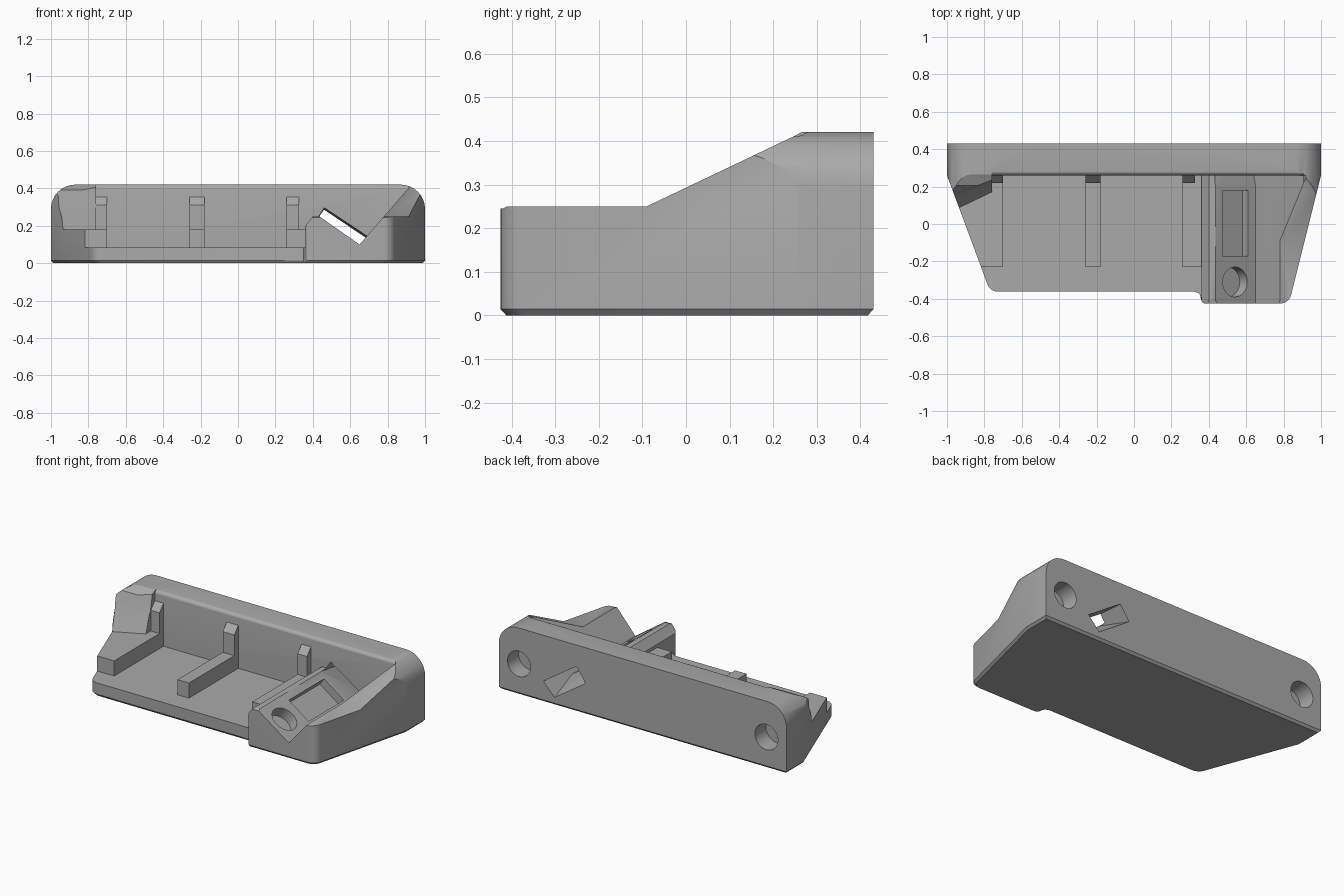
import bpy, bmesh, math
from mathutils import Vector, Matrix

if "Cube" in bpy.data.objects:
    bpy.data.objects.remove(bpy.data.objects["Cube"])

grey = bpy.data.materials.new("mid_grey")
grey.diffuse_color = (0.40, 0.40, 0.40, 1)
grey.use_nodes = True
grey.node_tree.nodes["Principled BSDF"].inputs["Base Color"].default_value = grey.diffuse_color


def loft(name, rings):
    """Closed solid through matching rings of 3D points."""
    bm = bmesh.new()
    vs = [[bm.verts.new(p) for p in r] for r in rings]
    n = len(vs[0])
    for a, b in zip(vs, vs[1:]):
        for i in range(n):
            j = (i + 1) % n
            bm.faces.new((a[i], a[j], b[j], b[i]))
    bm.faces.new(vs[0][::-1])
    bm.faces.new(vs[-1])
    bmesh.ops.recalc_face_normals(bm, faces=bm.faces)
    me = bpy.data.meshes.new(name)
    bm.to_mesh(me)
    bm.free()
    me.materials.append(grey)
    ob = bpy.data.objects.new(name, me)
    bpy.context.collection.objects.link(ob)
    return ob


def prism(name, pts, axis, lo, hi):
    """Extrude a 2D outline along x (y,z), y (x,z) or z (x,y)."""
    place = {'x': lambda p, t: (t, p[0], p[1]),
             'y': lambda p, t: (p[0], t, p[1]),
             'z': lambda p, t: (p[0], p[1], t)}[axis]
    return loft(name, [[place(p, t) for p in pts] for t in (lo, hi)])


def box(name, x, y, z):
    return prism(name, [(x[0], y[0]), (x[1], y[0]), (x[1], y[1]), (x[0], y[1])], 'z', *z)


def arc(cx, cz, r, a0, a1, n=8):
    return [(cx + r * math.cos(math.radians(a0 + (a1 - a0) * i / n)),
             cz + r * math.sin(math.radians(a0 + (a1 - a0) * i / n))) for i in range(n + 1)]


def boolean(ob, tool, op='DIFFERENCE'):
    m = ob.modifiers.new("cut", 'BOOLEAN')
    m.operation, m.solver, m.object = op, 'EXACT', tool
    bpy.context.view_layer.objects.active = ob
    bpy.ops.object.modifier_apply(modifier=m.name)
    bpy.data.objects.remove(tool)


# Housing: tapered footprint with rounded front corners and a chamfered bottom
foot = [(-1, 0.43), (-1, 0.26)] + arc(-0.727, -0.302, 0.06, 198, 270) \
    + [(0.325, -0.362), (0.35, -0.372), (0.36, -0.40)] \
    + arc(0.38, -0.405, 0.02, 180, 270, 3) + arc(0.782, -0.365, 0.06, 270, 346) \
    + [(1, 0.26), (1, 0.43)]
shrunk = [(x * 0.987, y * 0.97) for x, y in foot]
body = loft("housing", [[(x, y, 0) for x, y in shrunk],
                        [(x, y, 0.014) for x, y in foot],
                        [(x, y, 0.42) for x, y in foot]])

# Side outline: low front, ramp, high back
boolean(body, prism("side_outline", [(0.6, -0.1), (0.6, 0.42), (0.265, 0.42), (0.25, 0.412),
        (-0.09, 0.25), (-0.41, 0.25), (-0.42, 0.245), (-0.6, 0.24), (-0.6, -0.1)], 'x', -1.2, 1.2), 'INTERSECT')
# Front outline: rounded upper corners
boolean(body, prism("front_outline", [(-1.0001, -0.1), (1.0001, -0.1)]
        + arc(0.87, 0.29, 0.13, 0, 90) + arc(-0.87, 0.29, 0.13, 90, 180), 'y', -0.7, 0.7), 'INTERSECT')

# Open tray plus the V channel on the right
boolean(body, prism("tray_cutter", [(-0.76, 0.085), (0.36, 0.085), (0.36, 0.20), (0.40, 0.25),
        (0.435, 0.25), (0.65, 0.10), (0.94, 0.435), (0.94, 0.6), (-0.76, 0.6)], 'y', -0.7, 0.26))
# Rounded front rim of the back wall
boolean(body, prism("rim_cutter", [(0.2, 0.395)] + arc(0.285, 0.395, 0.026, 180, 90, 5)
        + [(0.285, 0.6), (0.2, 0.6)], 'x', -0.76, 0.91))
# Left side falls to a low ledge, then opens at the front
boolean(body, loft("left_ramp_cutter", [
    [(x, -0.7, 0.18), (x, y0, 0.18), (x, y1, 0.30), (x, 0.26, 0.425), (x, 0.26, 0.7), (x, -0.7, 0.7)]
    for x, y0, y1 in ((-1.2, -0.04, 0.06), (-0.70, 0.20, 0.235))]))
boolean(body, box("left_front_cutter", (-1.2, -0.6), (-0.7, -0.23), (0.085, 0.7)))

# Slot through the back wall, opening wider to the rear
boolean(body, loft("slot_cutter", [
    [(0.435, 0.2, 0.253), (0.65, 0.2, 0.102), (0.69, 0.2, 0.15), (0.462, 0.2, 0.30)],
    [(0.394, 0.45, 0.19), (0.61, 0.45, 0.045), (0.69, 0.45, 0.13), (0.46, 0.45, 0.285)]]))

# Window pocket and round bore in the slanted channel face
down = Vector((0.215, 0, -0.15)).normalized()
normal = Vector((0.15, 0, 0.215)).normalized()


def face_point(x, y, h):
    return Vector((x, y, 0.25 - (x - 0.435) * 0.15 / 0.215)) + normal * h


boolean(body, loft("pocket_cutter", [
    [face_point(x, y, h) for x, y in ((0.472, -0.17), (0.61, -0.17), (0.61, 0.18), (0.472, 0.18))]
    for h in (-0.05, 0.05)]))


def bore(c, u, v, r):
    return [c + (u * math.cos(t) + v * math.sin(t)) * r
            for t in (math.tau * i / 32 for i in range(32))]


boolean(body, loft("bore_cutter", [
    bore(face_point(0.54, -0.31, h), down, Vector((0, 1, 0)), 0.08) for h in (-0.07, 0.06)]))

# Blind round sockets in the back
for s in (-1, 1):
    boolean(body, loft("socket_cutter", [
        bore(Vector((s * 0.86, y, 0.195)), Vector((1, 0, 0)), Vector((0, 0, 1)), 0.08)
        for y in (0.32, 0.5)]))

# Support rails on the tray floor and bevel-topped posts on the back wall
for tag, r0, r1, p0, p1 in (("left", -0.80, -0.70, -0.77, -0.70),
                            ("middle", -0.26, -0.18, -0.26, -0.18),
                            ("right", 0.26, 0.365, 0.26, 0.325)):
    box(tag + "_rail", (r0, r1), (-0.23, 0.262), (0.08, 0.18))
    prism(tag + "_post", [(0.22, 0.08), (0.27, 0.08), (0.27, 0.355), (0.26, 0.355), (0.22, 0.31)],
          'x', p0, p1)

# Smooth the rounded areas, keep real edges crisp
bpy.ops.object.select_all(action='DESELECT')
body.select_set(True)
bpy.context.view_layer.objects.active = body
bpy.ops.object.shade_smooth_by_angle(angle=math.radians(28))
